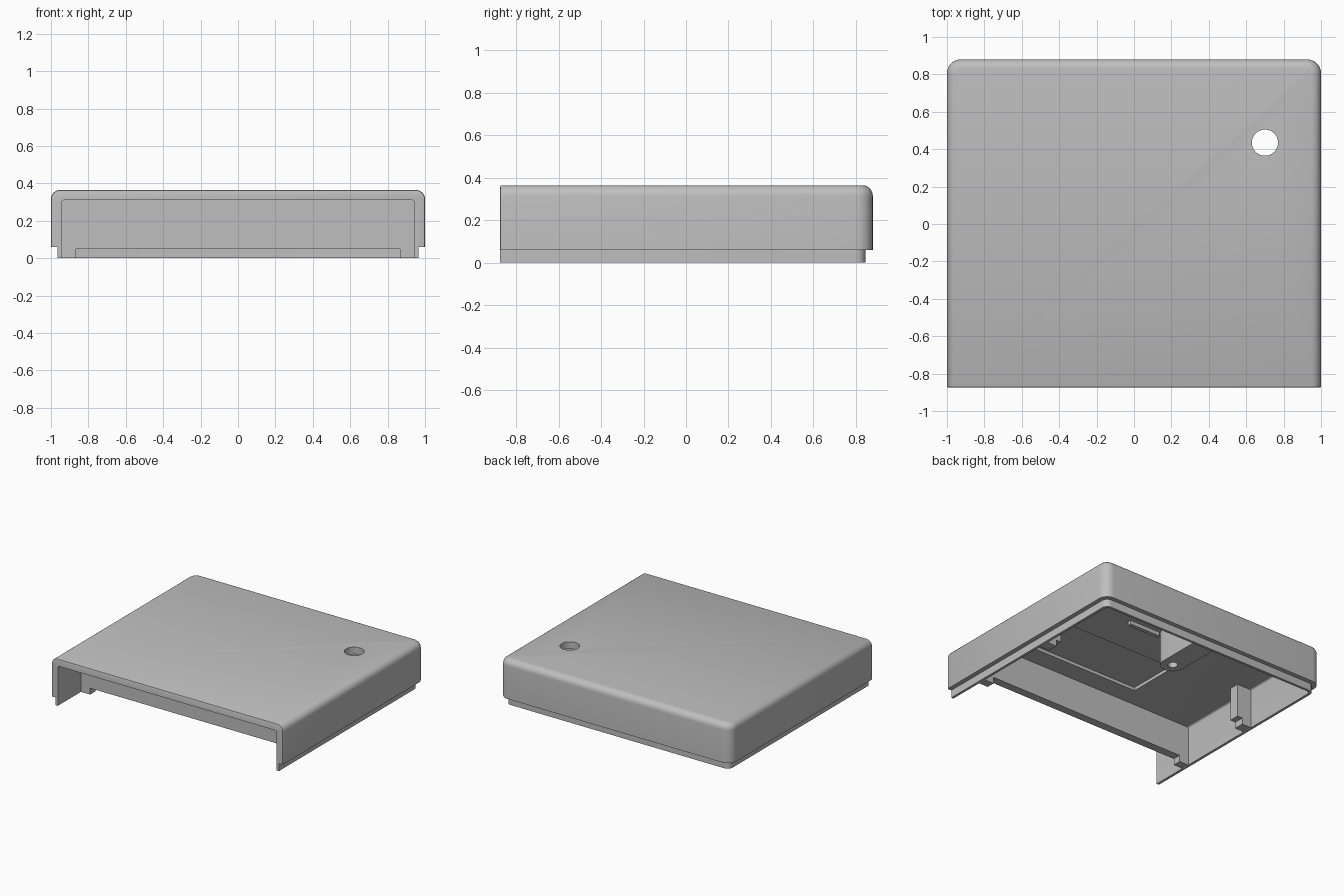
import bpy
import bmesh
import math

old = bpy.data.objects.get("Cube")
if old:
    bpy.data.objects.remove(old, do_unlink=True)

GREY = (0.52, 0.52, 0.52, 1)
mat = bpy.data.materials.new("plain grey")
mat.use_nodes = True
mat.diffuse_color = GREY
mat.node_tree.nodes["Principled BSDF"].inputs["Base Color"].default_value = GREY


def finish(bm, name):
    bmesh.ops.recalc_face_normals(bm, faces=bm.faces)
    mesh = bpy.data.meshes.new(name)
    bm.to_mesh(mesh)
    bm.free()
    mesh.materials.append(mat)
    obj = bpy.data.objects.new(name, mesh)
    bpy.context.collection.objects.link(obj)
    return obj


def near(a, b):
    return abs(a - b) < 1e-4


def box(name, x, y, z, corner=0, rim=0, front=0):
    """Box from ranges; rounds the back corners, top rim and front outline."""
    bm = bmesh.new()
    bmesh.ops.create_cube(bm, size=1)
    for v in bm.verts:
        v.co = [r[0] if c < 0 else r[1] for c, r in zip(v.co, (x, y, z))]

    def bevel(test, size, segments):
        if size:
            edges = [e for e in bm.edges if test(e.verts[0].co, e.verts[1].co)]
            bmesh.ops.bevel(bm, geom=edges, offset=size, segments=segments,
                            profile=0.5, affect='EDGES')

    bevel(lambda a, b: near(a.y, y[1]) and near(b.y, y[1]) and not near(a.z, b.z),
          corner, 8)
    bevel(lambda a, b: near(a.z, z[1]) and near(b.z, z[1])
          and not (near(a.y, y[0]) and near(b.y, y[0])), rim, 6)
    bevel(lambda a, b: near(a.y, y[0]) and near(b.y, y[0])
          and not (near(a.z, z[0]) and near(b.z, z[0])), front, 2)
    return finish(bm, name)


def cylinder(name, x, y, z, radius):
    bm = bmesh.new()
    bmesh.ops.create_cone(bm, cap_ends=True, segments=48, radius1=radius,
                          radius2=radius, depth=z[1] - z[0])
    bmesh.ops.translate(bm, verts=bm.verts, vec=(x, y, sum(z) / 2))
    return finish(bm, name)


def cut(target, cutter, remove=True):
    cutter.hide_render = True
    mod = target.modifiers.new("cut", 'BOOLEAN')
    mod.operation = 'DIFFERENCE'
    mod.solver = 'EXACT'
    mod.object = cutter
    bpy.context.view_layer.objects.active = target
    bpy.ops.object.modifier_apply(modifier=mod.name)
    if remove:
        bpy.data.objects.remove(cutter, do_unlink=True)


BACK, FRONT = 0.88, -0.875
INNER, CEILING = 0.945, 0.31

# Outer cover and the recessed lip below it, hollowed and open at the front
cover = box("cover", (-1, 1), (FRONT, BACK), (0.06, 0.365), 0.075, 0.05, 0.008)
lip = box("lip", (-0.965, 0.965), (FRONT, 0.845), (0, 0.07), 0.045)
cavity = box("cavity_cutter", (-INNER, INNER), (-1, 0.825), (-0.1, CEILING), 0.03, 0.015)
cut(cover, cavity, remove=False)
cut(lip, cavity)

# Round opening in the top, shallow recess in the ceiling
cut(cover, cylinder("opening_cutter", 0.7, 0.435, (0.2, 0.5), 0.07))
cut(cover, box("recess_cutter", (-0.315, 0.65), (-0.37, 0.05), (0.25, 0.335)))

# Cross wall set back from the open front
box("cross_wall", (-0.95, 0.95), (-0.59, -0.525), (0.05, 0.32))

# Tabs and side posts, the same on both sides
for side, sign in (("left", 1), ("right", -1)):
    def span(a, b):
        return tuple(sorted((sign * a, sign * b)))
    box(side + "_wall_tab", span(0.865, 0.95), (-0.59, -0.525), (0, 0.055))
    box(side + "_post", span(0.82, 0.95), (0.09, 0.17), (0.05, 0.32))
    box(side + "_post_tab", span(0.865, 0.95), (0.09, 0.17), (0, 0.055))

# Screw pillar with a rounded end, joined to the back wall
bm = bmesh.new()
outline = [(0.09 * math.cos(t), 0.43 + 0.09 * math.sin(t))
           for t in (math.pi + math.pi * i / 16 for i in range(17))]
outline += [(0.09, 0.84), (-0.09, 0.84)]
base = bm.faces.new([bm.verts.new((px, py, 0.05)) for px, py in outline])
top = bmesh.ops.extrude_face_region(bm, geom=[base])["geom"]
bmesh.ops.translate(bm, verts=[g for g in top if isinstance(g, bmesh.types.BMVert)],
                    vec=(0, 0, 0.27))
pillar = finish(bm, "screw_pillar")
cut(pillar, cylinder("screw_hole_cutter", 0, 0.43, (-0.1, 0.25), 0.035))

# Small ceiling rib beside the pillar
box("ceiling_rib", (0.08, 0.35), (0.35, 0.38), (0.28, 0.32))

# Smooth the rounded parts, keep the edges sharp
for obj in (cover, lip, pillar):
    bpy.ops.object.select_all(action='DESELECT')
    obj.select_set(True)
    bpy.context.view_layer.objects.active = obj
    bpy.ops.object.shade_smooth_by_angle(angle=math.radians(30))
